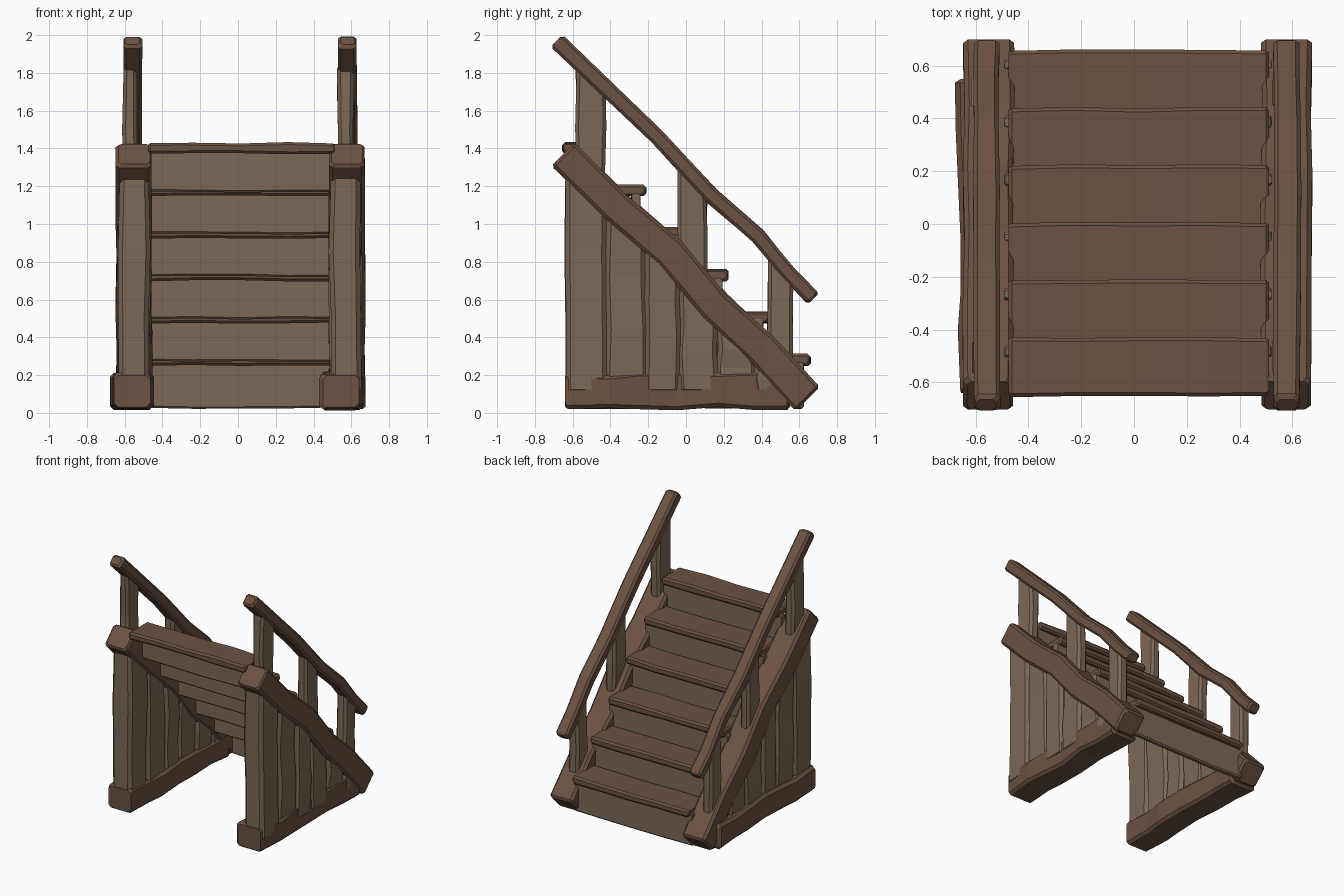
import bpy, bmesh, random
from mathutils import Vector

if "Cube" in bpy.data.objects:
    bpy.data.objects.remove(bpy.data.objects["Cube"])

random.seed(4)


def material(name, rgb):
    m = bpy.data.materials.new(name)
    m.diffuse_color = (*rgb, 1)
    m.use_nodes = True
    m.node_tree.nodes["Principled BSDF"].inputs["Base Color"].default_value = m.diffuse_color
    return m


DARK = material("dark_wood", (0.150, 0.085, 0.054))
PALE = material("pale_wood", (0.200, 0.140, 0.095))
X, Y = Vector((1, 0, 0)), Vector((0, 1, 0))


def beam(name, p0, p1, u, wu, wv, mat, bumps=None, wob=0.006, c=0.018, cap=0.015, cut=(0, 0)):
    """Rough-hewn timber: a chamfered rectangle lofted from p0 to p1.
    bumps = (t, offset) stations; cut = slope of each end along y."""
    p0, p1 = Vector(p0), Vector(p1)
    axis = p1 - p0
    length = axis.length
    d = axis / length
    v = u.cross(d)
    e = cap / length
    mids = bumps or [(0.25, 0), (0.5, 0), (0.75, 0)]
    stations = [(0, 0), (e, 0)] + list(mids) + [(1 - e, 0), (1, 0)]
    bm = bmesh.new()
    rings = []
    for i, (t, off) in enumerate(stations):
        end = i in (0, len(stations) - 1)
        r = [0 if end else random.uniform(-wob, wob) for _ in range(4)]
        a = wu / 2 - (cap * 0.8 if end else 0)
        b = wv / 2 - (cap * 0.8 if end else 0)
        l, h, lo, hi = -a + r[0], a + r[1], -b + r[2], b + r[3]
        k = c
        outline = [(l + k, lo), (h - k, lo), (h, lo + k), (h, hi - k),
                   (h - k, hi), (l + k, hi), (l, hi - k), (l, lo + k)]
        centre = p0 + axis * t
        slope = cut[0] if t < 0.1 else cut[1] if t > 0.9 else 0
        ring = []
        for x, y in outline:
            q = centre + u * x + v * (y + off)
            q.z += slope * (q.y - centre.y)
            ring.append(bm.verts.new(q))
        rings.append(ring)
    for r0, r1 in zip(rings, rings[1:]):
        for i in range(8):
            j = (i + 1) % 8
            bm.faces.new((r0[i], r0[j], r1[j], r1[i]))
    bm.faces.new(rings[0][::-1])
    bm.faces.new(rings[-1])
    bmesh.ops.recalc_face_normals(bm, faces=bm.faces)
    me = bpy.data.meshes.new(name)
    bm.to_mesh(me)
    bm.free()
    me.materials.append(mat)
    ob = bpy.data.objects.new(name, me)
    bpy.context.collection.objects.link(ob)
    return ob


# Side frames: centre x of stringer, base beam, planks and handrail
for side, xs, xb, xp, xr in (("left", -0.55, -0.56, -0.55, -0.56),
                             ("right", 0.577, 0.545, 0.57, 0.58)):
    # sloping stringer
    beam(side + "_stringer", (xs, -0.65, 1.37), (xs, 0.645, 0.073), X, 0.19, 0.175, DARK,
         [(0.22, 0), (0.42, 0.03), (0.62, 0), (0.8, 0.015)], 0.005)
    # ground beam
    beam(side + "_base_beam", (xb, -0.64, 0.115), (xb, 0.55, 0.115), X, 0.215, 0.19, DARK,
         [(0.2, 0), (0.32, 0), (0.5, 0), (0.68, 0), (0.84, 0)], 0.012, 0.02)
    # wall planks, tops cut to the slope
    edges = [-0.64, -0.42, -0.21, -0.035, 0.17, 0.36, 0.5]
    for i, (y0, y1) in enumerate(zip(edges, edges[1:])):
        y = (y0 + y1) / 2
        beam(f"{side}_wall_plank_{i + 1}", (xp, y, 0.12), (xp, y, 0.72 - y), X,
             0.165, y1 - y0 + 0.006, PALE, [(0.35, 0), (0.65, 0)], 0.009, 0.024, 0.005, (0, -1))
    # handrail and its posts
    beam(side + "_handrail", (xr, -0.685, 1.97), (xr, 0.677, 0.605), X, 0.10, 0.083, DARK,
         [(0.38, 0.016), (0.6, 0), (0.77, 0.022), (0.9, 0)], 0.004, 0.015)
    for i, (y, w) in enumerate(((-0.505, 0.155), (0.035, 0.15), (0.5, 0.14))):
        beam(f"{side}_rail_post_{i + 1}", (xr - 0.01, y, 0.73 - y), (xr - 0.01, y, 1.27 - y), X,
             0.08, w, PALE, [(0.5, 0)], 0.006, 0.018, 0.005, (-1, -1))

# Six steps rising towards the front, each with a riser below its nose
for i in range(6):
    nose, top = 0.658 - 0.2175 * i, 0.31 + 0.224 * i
    depth = 0.225 if i == 5 else 0.25
    beam(f"tread_{i + 1}", (-0.475, nose - depth / 2, top - 0.029), (0.512, nose - depth / 2, top - 0.029),
         Y, depth, 0.058, DARK, wob=0.004, c=0.013, cap=0.012)
    low = 0.025 if i == 0 else top - 0.26
    high = top - 0.04
    mid = (low + high) / 2
    beam(f"riser_{i + 1}", (-0.49, nose - 0.055, mid), (0.52, nose - 0.055, mid),
         Y, 0.045, high - low, PALE, wob=0.004, c=0.01, cap=0.005)
